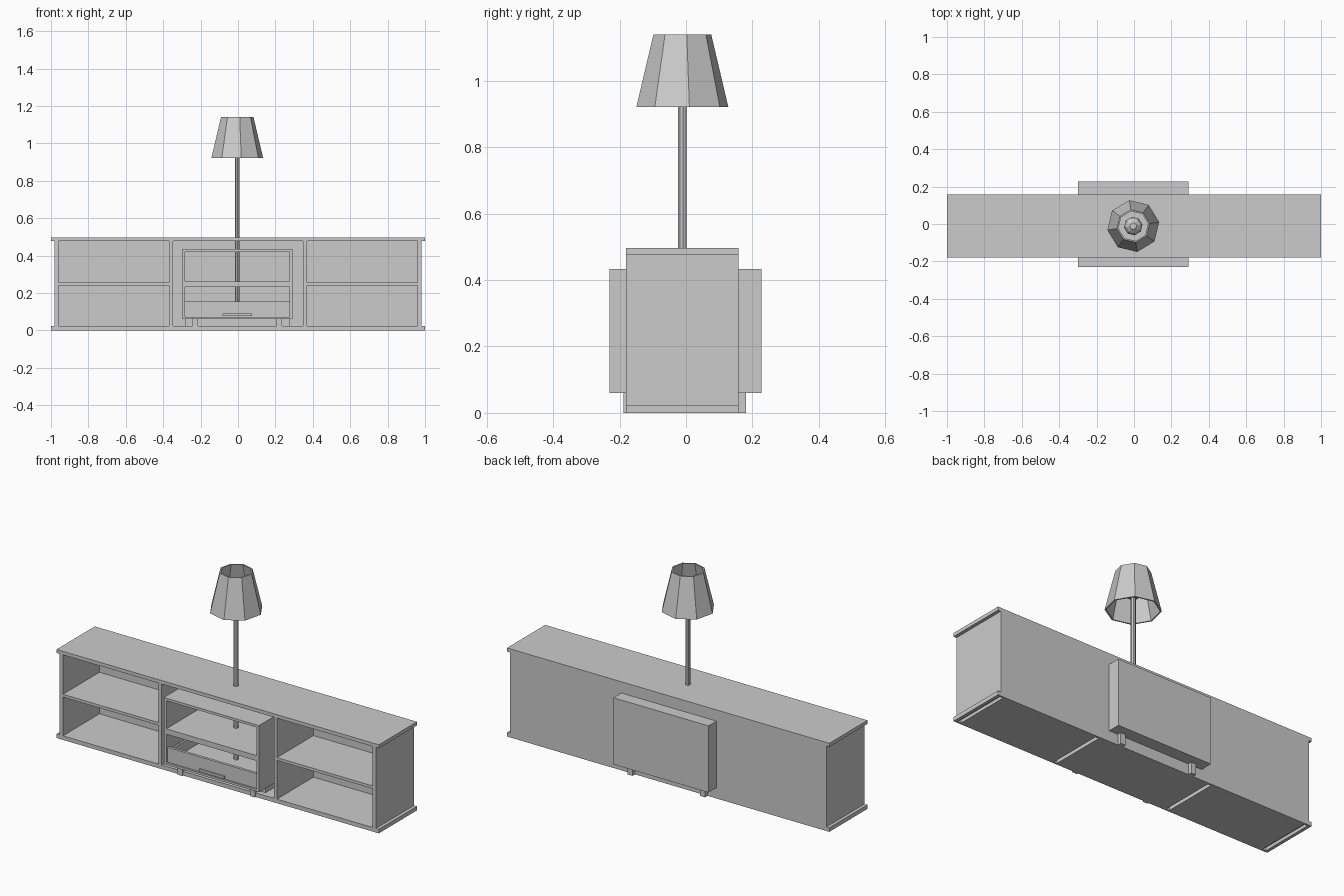
import bpy, bmesh, math

if "Cube" in bpy.data.objects:
    bpy.data.objects.remove(bpy.data.objects["Cube"])


def finish(name, bm):
    me = bpy.data.meshes.new(name)
    bmesh.ops.recalc_face_normals(bm, faces=bm.faces)
    bm.to_mesh(me)
    bm.free()
    ob = bpy.data.objects.new(name, me)
    bpy.context.collection.objects.link(ob)
    return ob


def box(name, x, y, z):
    """Box from (min, max) ranges on each axis."""
    bm = bmesh.new()
    bmesh.ops.create_cube(bm, size=1)
    for v in bm.verts:
        v.co = [r[0] if c < 0 else r[1] for c, r in zip(v.co, (x, y, z))]
    return finish(name, bm)


def lathe(name, profile, centre, sides=8, turn=0.0, closed=False):
    """Faceted revolve of (radius, z) points; open ends are capped."""
    bm = bmesh.new()
    rings = []
    for r, z in profile:
        angles = [turn + math.tau * i / sides for i in range(sides)]
        rings.append([bm.verts.new((centre[0] + r * math.cos(a),
                                    centre[1] + r * math.sin(a), z)) for a in angles])
    pairs = list(zip(rings, rings[1:]))
    if closed:
        pairs.append((rings[-1], rings[0]))
    for a, b in pairs:
        for i in range(sides):
            j = (i + 1) % sides
            bm.faces.new((a[i], a[j], b[j], b[i]))
    if not closed:
        bm.faces.new(rings[0])
        bm.faces.new(rings[-1])
    return finish(name, bm)


def mirrored(r, s, c=0.0):
    return tuple(sorted((c + s * r[0], c + s * r[1])))


# Long console: top, bottom, back
F, B = -0.18, 0.158
box("console_top", (-1, 1), (F, B), (0.477, 0.497))
bottom = box("console_bottom", (-1, 1), (F, B), (0, 0.023))
box("console_back", (-0.982, 0.982), (B - 0.015, B), (0.023, 0.477))

# Uprights, shelves and the grooves beneath the uprights
for side, s in (("left", -1), ("right", 1)):
    for part, r in (("side", (0.96, 0.982)), ("divider", (0.348, 0.368))):
        x = mirrored(r, s)
        box(f"console_{part}_{side}", x, (F, B), (0.023, 0.477))
        cutter = box("groove_cutter", x, (F + 0.01, B - 0.01), (-0.01, 0.018))
        cutter.hide_render = True
        mod = bottom.modifiers.new("groove", 'BOOLEAN')
        mod.operation, mod.solver, mod.object = 'DIFFERENCE', 'EXACT', cutter
        bpy.context.view_layer.objects.active = bottom
        bpy.ops.object.modifier_apply(modifier=mod.name)
        bpy.data.objects.remove(cutter)
    box(f"console_shelf_{side}", mirrored((0.368, 0.96), s), (F, B - 0.015), (0.24, 0.256))

# Nightstand set through the middle of the console
C, NF, NB = -0.004, -0.23, 0.228
inner = (C - 0.28, C + 0.28)
box("nightstand_top", (C - 0.295, C + 0.295), (NF, NB), (0.42, 0.434))
box("nightstand_floor", (C - 0.295, C + 0.295), (NF, NB), (0.06, 0.072))
box("nightstand_back", inner, (NB - 0.014, NB), (0.072, 0.42))
box("nightstand_shelf", inner, (NF, NB - 0.014), (0.232, 0.262))
box("nightstand_plinth", inner, (-0.15, 0.135), (0.002, 0.06))

# Drawer front, floor, back and handle
box("drawer_front", inner, (-0.22, -0.205), (0.072, 0.155))
box("drawer_floor", (C - 0.262, C + 0.262), (-0.205, 0.13), (0.075, 0.085))
box("drawer_back", (C - 0.262, C + 0.262), (0.12, 0.132), (0.085, 0.145))
box("drawer_handle", (C - 0.078, C + 0.078), (NF, -0.22), (0.077, 0.09))

# Nightstand sides, drawer sides and legs
for side, s in (("left", -1), ("right", 1)):
    box(f"nightstand_side_{side}", mirrored((0.28, 0.295), s, C), (NF, NB), (0.072, 0.42))
    box(f"drawer_side_{side}", mirrored((0.262, 0.274), s, C), (-0.205, 0.132), (0.075, 0.145))
    for end, y in (("front", (-0.188, -0.158)), ("back", (0.15, 0.18))):
        box(f"{end}_leg_{side}", mirrored((0.21, 0.24), s, C), y, (0, 0.06))

# Standing lamp: base, pole, bulb and hollow octagonal shade
L = (-0.004, -0.011)
turn = math.radians(8.7)
lathe("lamp_base", [(0.1, 0.004), (0.1, 0.02)], L, turn=turn)
lathe("lamp_pole", [(0.013, 0.02), (0.013, 1.0)], L, turn=turn)
lathe("lamp_bulb", [(0.02, 0.99), (0.045, 1.015), (0.05, 1.035), (0.04, 1.06), (0.018, 1.078)],
      L, turn=turn)
lathe("lamp_shade", [(0.14, 0.922), (0.088, 1.14), (0.08, 1.14), (0.132, 0.922)],
      L, turn=turn, closed=True)
